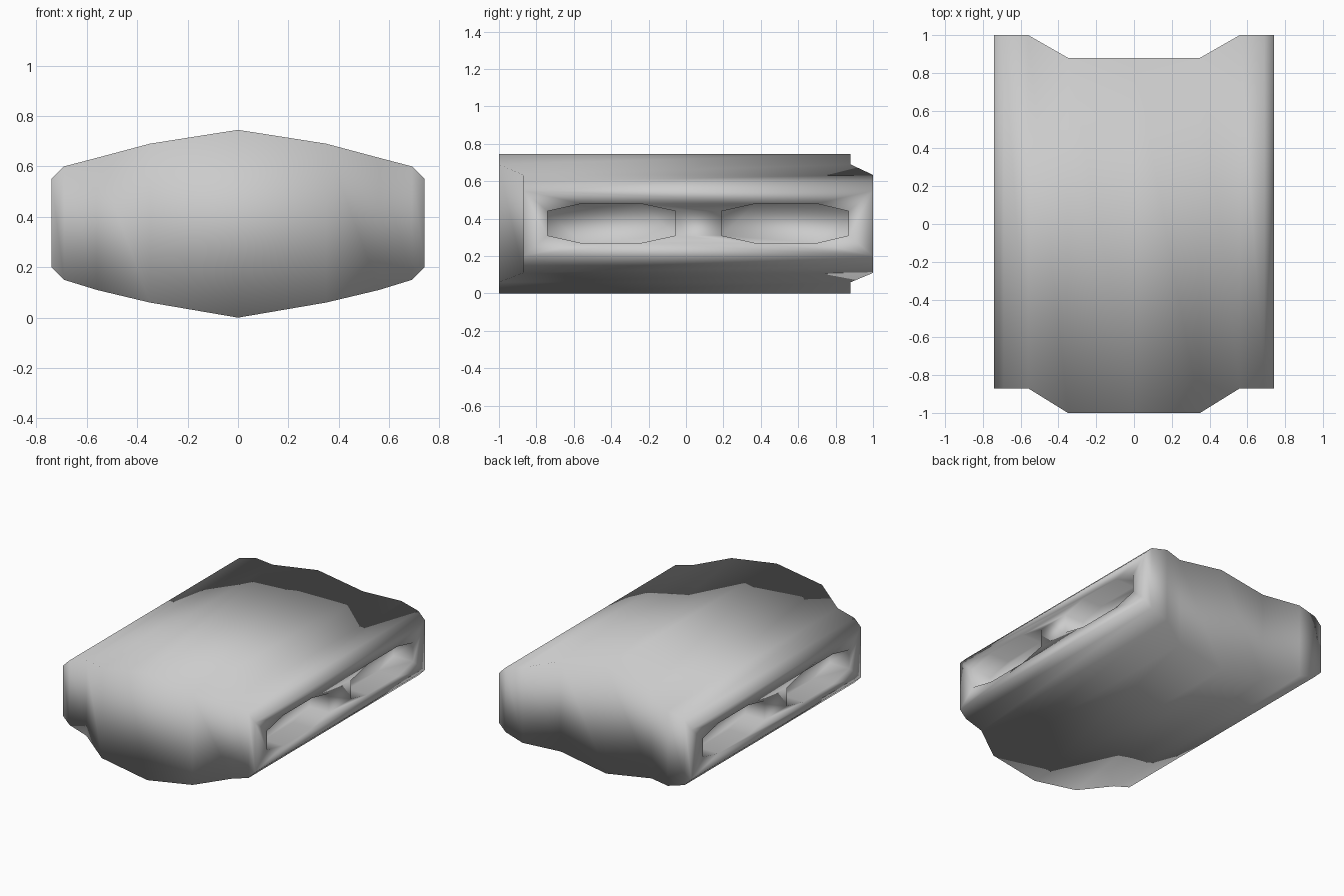
import bpy, bmesh

if "Cube" in bpy.data.objects:
    bpy.data.objects.remove(bpy.data.objects["Cube"])

# Body: loft of four-point slices along x: (x, bottom z, top z, front y, back y)
half = [(0.35, 0.06, 0.69, -1.0, 0.88),
        (0.56, 0.11, 0.634, -0.87, 1.0),
        (0.69, 0.15, 0.60, -0.87, 1.0),
        (0.74, 0.20, 0.55, -0.87, 1.0)]
slices = [(-s[0],) + s[1:] for s in reversed(half)] + [(0, 0.0, 0.745, -1.0, 0.88)] + half


def make_object(name, bm):
    bmesh.ops.recalc_face_normals(bm, faces=bm.faces)
    for f in bm.faces:
        f.smooth = True
    mesh = bpy.data.meshes.new(name)
    bm.to_mesh(mesh)
    bm.free()
    ob = bpy.data.objects.new(name, mesh)
    bpy.context.collection.objects.link(ob)
    return ob


def loft(name, rings):
    bm = bmesh.new()
    loops = [[bm.verts.new(p) for p in ring] for ring in rings]
    for a, b in zip(loops, loops[1:]):
        for i in range(len(a)):
            j = (i + 1) % len(a)
            bm.faces.new((a[i], a[j], b[j], b[i]))
    bm.faces.new(loops[0])
    bm.faces.new(loops[-1])
    return make_object(name, bm)


body = loft("body", [[(x, f, zb), (x, k, zb), (x, k, zt), (x, f, zt)]
                     for x, zb, zt, f, k in slices])

# Side pockets: two eight-sided recesses on each side
DEPTH = 0.15
for side in (-1, 1):
    for y0, y1, y2, y3 in ((-0.74, -0.56, -0.24, -0.055), (0.19, 0.37, 0.70, 0.87)):
        outline = [(y0, 0.31), (y1, 0.27), (y2, 0.27), (y3, 0.31),
                   (y3, 0.44), (y2, 0.48), (y1, 0.48), (y0, 0.44)]
        cutter = loft("pocket_cutter", [[(side * x, y, z) for y, z in outline]
                                        for x in (0.74 - DEPTH, 0.80)])
        cutter.hide_render = True
        mod = body.modifiers.new("pocket", 'BOOLEAN')
        mod.operation = 'DIFFERENCE'
        mod.solver = 'EXACT'
        mod.object = cutter
        bpy.context.view_layer.objects.active = body
        bpy.ops.object.modifier_apply(modifier=mod.name)
        bpy.data.objects.remove(cutter)

# Soft shading over the whole shell
for p in body.data.polygons:
    p.use_smooth = True
